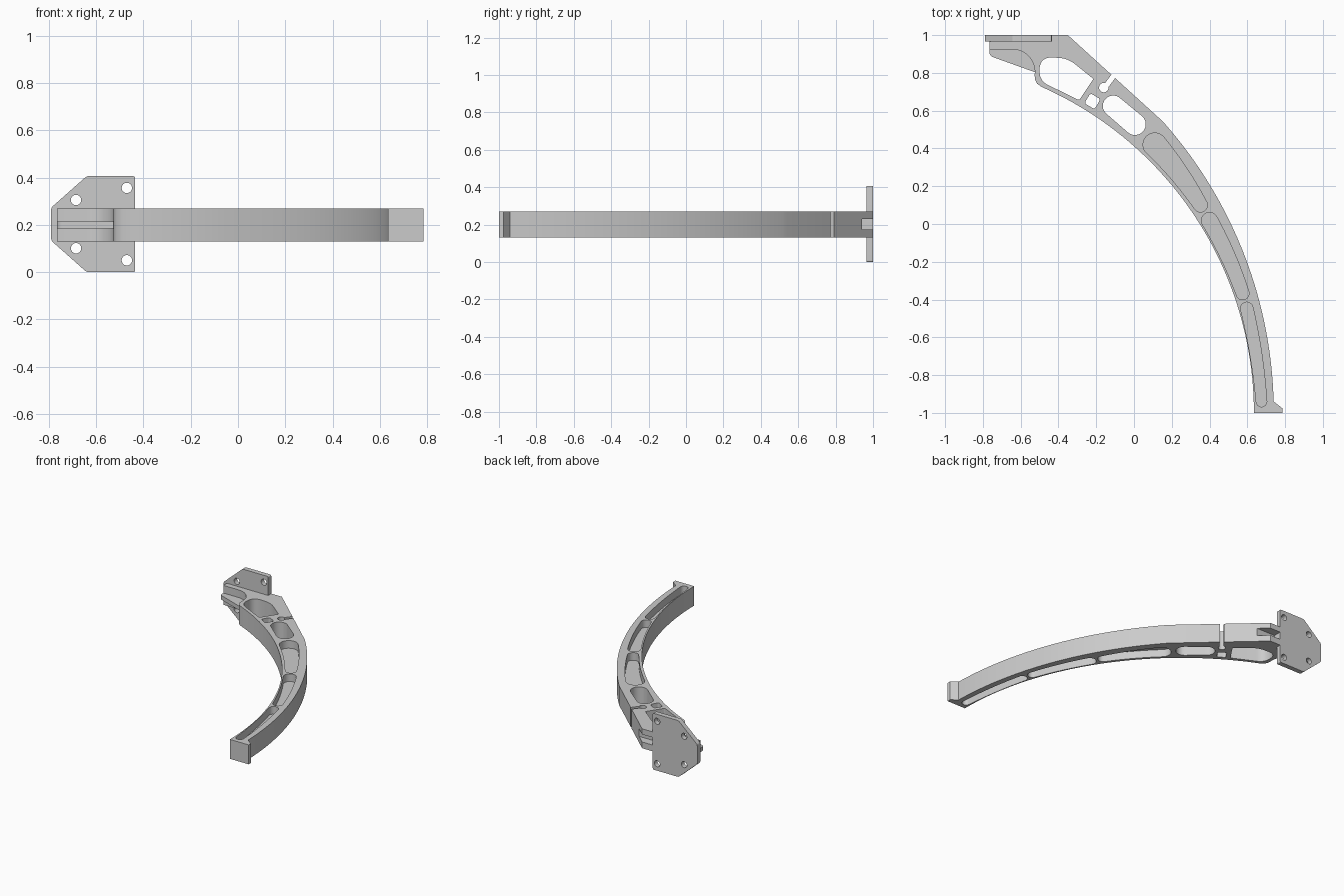
import bpy, bmesh
from math import radians, sin, cos, atan2, pi
from mathutils import Vector, Matrix

cube = bpy.data.objects.get("Cube")
if cube:
    bpy.data.objects.remove(cube, do_unlink=True)

MID, LOW, HIGH = 0.2, 0.13, 0.27      # arm height range
WEB = 0.015                           # half thickness of webs

grey = bpy.data.materials.new("light grey")
grey.use_nodes = True
colour = (0.6, 0.6, 0.6, 1)
grey.diffuse_color = colour
grey.node_tree.nodes["Principled BSDF"].inputs["Base Color"].default_value = colour


def arc(cx, cy, r, a0, a1, n=16):
    """Points along a circular arc, angles in radians."""
    return [(cx + r * cos(a0 + (a1 - a0) * i / n), cy + r * sin(a0 + (a1 - a0) * i / n))
            for i in range(n + 1)]


def rounded(corners, n=8):
    """Polygon with softened corners given as (x, y, setback)."""
    pts = []
    for i, (x, y, s) in enumerate(corners):
        p = Vector((x, y))
        a = Vector(corners[i - 1][:2]) - p
        b = Vector(corners[(i + 1) % len(corners)][:2]) - p
        a, b = p + a.normalized() * s, p + b.normalized() * s
        if s == 0:
            pts.append(tuple(p))
            continue
        for k in range(n + 1):
            t = k / n
            pts.append(tuple(a * (1 - t) ** 2 + p * 2 * t * (1 - t) + b * t * t))
    return pts


def capsule(c0, r0, c1, r1, bend=0.0, n=12):
    """Tapered slot outline between two round ends, bowed sideways."""
    c0, c1 = Vector(c0), Vector(c1)
    d = (c1 - c0).normalized()
    side = Vector((-d.y, d.x))
    ang = atan2(d.y, d.x)
    left, right = [], []
    for i in range(1, n):
        t = i / n
        p = c0.lerp(c1, t) + side * bend * 4 * t * (1 - t)
        r = r0 + (r1 - r0) * t
        left.append(tuple(p + side * r))
        right.append(tuple(p - side * r))
    start = arc(c0.x, c0.y, r0, ang + 1.5 * pi, ang + pi / 2)
    end = arc(c1.x, c1.y, r1, ang + pi / 2, ang - pi / 2)
    return start + left + end + right[::-1]


def prism(name, outline, z0, z1):
    """Extrude an outline upward into a solid."""
    bm = bmesh.new()
    face = bm.faces.new([bm.verts.new((x, y, z0)) for x, y in outline])
    top = bmesh.ops.extrude_face_region(bm, geom=[face])["geom"]
    bmesh.ops.translate(bm, vec=(0, 0, z1 - z0),
                        verts=[v for v in top if isinstance(v, bmesh.types.BMVert)])
    bmesh.ops.recalc_face_normals(bm, faces=bm.faces)
    mesh = bpy.data.meshes.new(name)
    bm.to_mesh(mesh)
    bm.free()
    mesh.materials.append(grey)
    obj = bpy.data.objects.new(name, mesh)
    bpy.context.collection.objects.link(obj)
    return obj


def cut(obj, cutters):
    """Subtract each cutter, bake the result and drop the cutters."""
    for c in cutters:
        c.hide_render = True
        mod = obj.modifiers.new("cut", 'BOOLEAN')
        mod.operation, mod.solver, mod.object = 'DIFFERENCE', 'EXACT', c
    graph = bpy.context.evaluated_depsgraph_get()
    mesh = bpy.data.meshes.new_from_object(obj.evaluated_get(graph))
    obj.modifiers.clear()
    obj.data = mesh
    for c in cutters:
        bpy.data.objects.remove(c, do_unlink=True)


# Curved arm outline: mount end, outer arc, toe, inner arc, concave throat
outer_c, outer_r = (-1.58, -1.0), 2.32
inner_c, inner_r = (-1.252, -1.0), 1.887
outline = [(-0.765, 0.925), (-0.765, 0.965), (-0.435, 0.965), (-0.435, 1), (-0.35, 1)]
outline += arc(*outer_c, outer_r, atan2(1.547, 1.737), 0.026, 40)
outline += [(0.785, -0.975), (0.785, -1), (0.635, -1)]
outline += arc(*inner_c, inner_r, 0, atan2(1.727, 0.762), 48)[1:]
outline += [(-0.512, 0.742), (-0.523, 0.762), (-0.526, 0.785)]
outline += arc(-0.645, 0.805, 0.12, 0, pi / 2)
arm = prism("curved_arm", outline, LOW, HIGH)

# Through openings
openings = [
    rounded([(-0.5, 0.885, 0.07), (-0.35, 0.877, 0.05), (-0.215, 0.768, 0.005),
             (-0.29, 0.655, 0.01), (-0.5, 0.758, 0.05)]),
    capsule((-0.11, 0.625), 0.055, (0.005, 0.528), 0.057),
    capsule((-0.157, 0.718), 0.0135, (-0.06, 0.848), 0.0135),
    arc(-0.16, 0.722, 0.025, 0, 2 * pi, 24)[:-1],
]
turn = Matrix.Rotation(radians(-31), 2)
tie = [turn @ Vector((sx * 0.031, sy * 0.031)) + Vector((-0.22, 0.65))
       for sx, sy in ((-1, -1), (1, -1), (1, 1), (-1, 1))]
openings.append(rounded([(p.x, p.y, 0.014) for p in tie]))
cutters = [prism("opening_cutter", o, LOW - 0.1, HIGH + 0.1) for o in openings]

# Lightening pockets on both faces, leaving a central web
pockets = [
    capsule((0.11, 0.42), 0.062, (0.352, 0.1), 0.037, 0.01),
    capsule((0.4, 0.018), 0.043, (0.575, -0.367), 0.034, 0.01),
    capsule((0.597, -0.447), 0.033, (0.675, -0.94), 0.028, 0.01),
]
for p in pockets:
    cutters.append(prism("pocket_cutter", p, MID + WEB, HIGH + 0.1))
    cutters.append(prism("pocket_cutter", p, LOW - 0.1, MID - WEB))

# Notch beside the mounting plate
cutters.append(prism("notch_cutter", [(-0.435, 0.94), (-0.1, 0.94), (-0.1, 1.1), (-0.435, 1.1)],
                     0.175, 0.23))
cut(arm, cutters)

# Thin gusset in the throat
gusset = prism("throat_gusset",
               rounded([(-0.765, 0.93, 0), (-0.765, 0.89, 0.02), (-0.52, 0.802, 0),
                        (-0.5, 0.85, 0), (-0.55, 0.93, 0)]), MID - WEB, MID + WEB)

# Mounting plate: drawn flat, drilled, then stood upright
half = [(-0.435, 0.203, 0.01), (-0.64, 0.203, 0.01), (-0.79, 0.07, 0.01)]
plate = prism("mounting_plate",
              rounded(half + [(x, -y, s) for x, y, s in half[::-1]]), 0, 0.035)
cut(plate, [prism("bolt_cutter", arc(x, s * y, 0.022, 0, 2 * pi, 24)[:-1], -0.1, 0.1)
            for x, y in ((-0.685, 0.102), (-0.47, 0.153)) for s in (-1, 1)])
plate.data.transform(Matrix.Translation((0, 1, 0.203)) @ Matrix.Rotation(pi / 2, 4, 'X'))

# Smooth the curved walls, keep edges crisp
bpy.ops.object.select_all(action='DESELECT')
for obj in (arm, gusset, plate):
    obj.select_set(True)
bpy.context.view_layer.objects.active = arm
bpy.ops.object.shade_smooth_by_angle(angle=radians(30))
